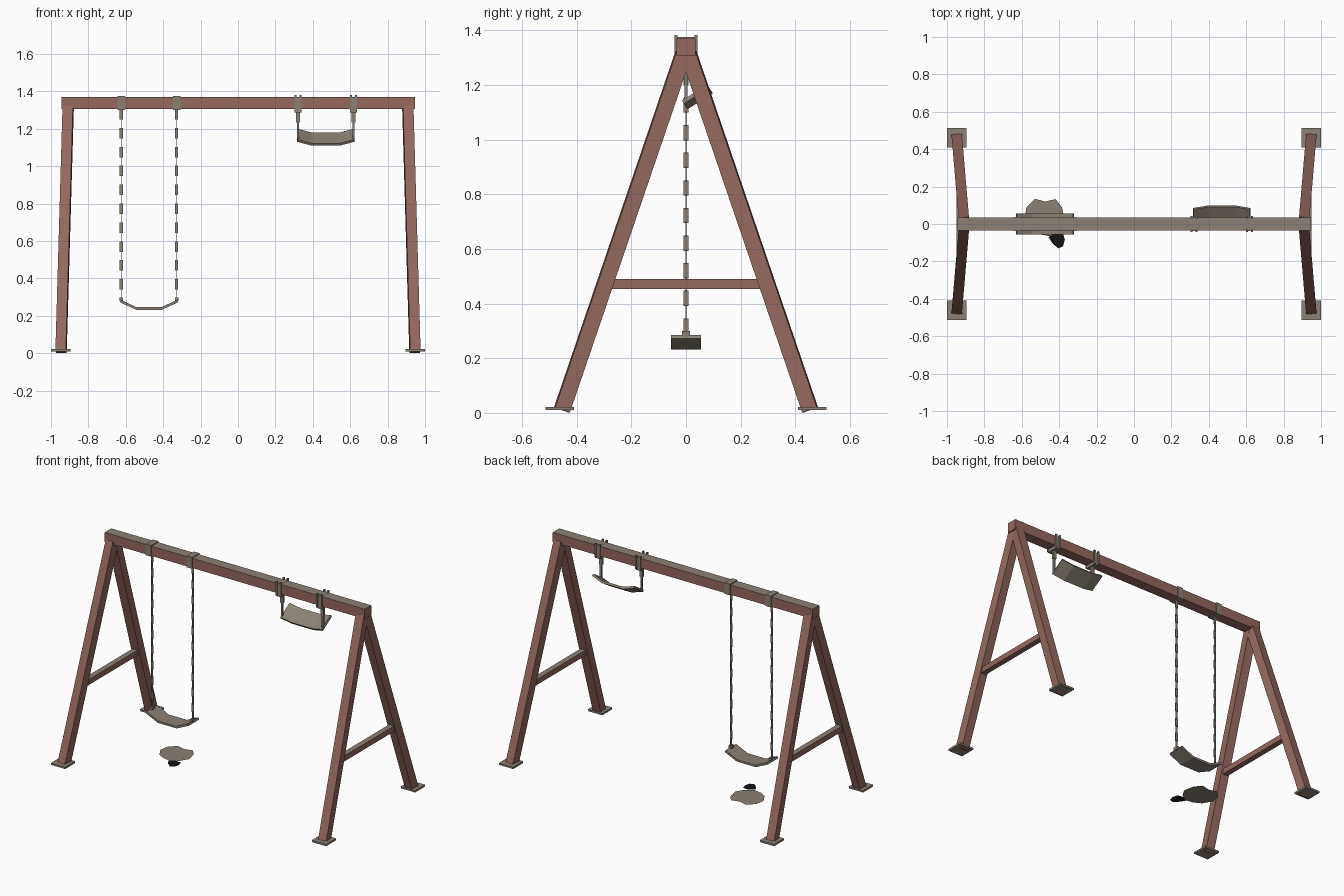
import bpy, bmesh
from math import radians
from mathutils import Matrix, Vector

old = bpy.data.objects.get("Cube")
if old:
    bpy.data.objects.remove(old, do_unlink=True)


def material(name, rgb):
    m = bpy.data.materials.new(name)
    m.use_nodes = True
    m.diffuse_color = (*rgb, 1)
    node = next(n for n in m.node_tree.nodes if n.type == 'BSDF_PRINCIPLED')
    node.inputs["Base Color"].default_value = (*rgb, 1)
    return m


RED = material("red_brown_paint", (0.30, 0.14, 0.115))
GREY = material("warm_grey", (0.26, 0.22, 0.178))
BLACK = material("black", (0.006, 0.006, 0.006))


def finish(name, bm, mats):
    me = bpy.data.meshes.new(name)
    bm.normal_update()
    bm.to_mesh(me)
    bm.free()
    for m in mats:
        me.materials.append(m)
    ob = bpy.data.objects.new(name, me)
    bpy.context.scene.collection.objects.link(ob)
    return ob


def add_box(bm, centre, size):
    bmesh.ops.create_cube(bm, size=1, matrix=Matrix.Translation(centre)
                          @ Matrix.Diagonal((*size, 1)))


def boxes(name, items, mat=GREY):
    bm = bmesh.new()
    for centre, size in items:
        add_box(bm, centre, size)
    return finish(name, bm, [mat])


def timber(name, a, b, width, depth, grey_top=False):
    """Square post from a to b with one cross axis kept level."""
    a, b = Vector(a), Vector(b)
    d = (b - a).normalized()
    u = d.cross(Vector((0, 0, 1))).normalized()
    rot = Matrix((u, d.cross(u), d)).transposed().to_4x4()
    bm = bmesh.new()
    bmesh.ops.create_cube(bm, size=1, matrix=Matrix.Translation((a + b) / 2) @ rot
                          @ Matrix.Diagonal((width, depth, (b - a).length, 1)))
    bmesh.ops.recalc_face_normals(bm, faces=bm.faces)
    if grey_top:
        for f in bm.faces:
            f.material_index = int(f.normal.z > 0.9)
    return finish(name, bm, [RED, GREY])


def seat(name, profile, depth, thickness):
    bm = bmesh.new()
    rows = [(bm.verts.new((x, -depth / 2, z)), bm.verts.new((x, depth / 2, z)))
            for x, z in profile]
    for p, q in zip(rows, rows[1:]):
        bm.faces.new((p[0], q[0], q[1], p[1]))
    ob = finish(name, bm, [GREY])
    mod = ob.modifiers.new("thickness", 'SOLIDIFY')
    mod.thickness = thickness
    mod.offset = -1
    return ob


def flat_patch(name, points, z, mat):
    bm = bmesh.new()
    bm.faces.new([bm.verts.new((x, y, z)) for x, y in points])
    return finish(name, bm, [mat])


# Top beam and the two leg frames
timber("top_beam", (-0.945, 0, 1.337), (0.945, 0, 1.337), 0.068, 0.064, True)
for sx, side in ((1, "left"), (-1, "right")):
    for sy, end in ((1, "back"), (-1, "front")):
        timber(f"{side}_{end}_leg", (sx * 0.946, sy * 0.454, 0.0105),
               (sx * 0.908, sy * 0.009, 1.315), 0.056, 0.057)
        boxes(f"{side}_{end}_foot_plate",
              [((sx * 0.948, sy * 0.462, 0.016), (0.104, 0.104, 0.012))])
    timber(f"{side}_crossbar", (sx * 0.932, -0.29, 0.472),
           (sx * 0.932, 0.29, 0.472), 0.036, 0.036, True)

# Hanging swing: beam straps, chains of crossed flat links, sagging seat
MID = -0.476
for i, x in enumerate((MID - 0.148, MID + 0.148)):
    boxes(f"swing_strap_{i}", [((x, 0, 1.338), (0.04, 0.076, 0.074))])
    links = []
    for k in range(20):
        z = 0.318 + k * 0.0505
        wide = (0.003, 0.017) if k % 2 == 0 else (0.017, 0.003)
        links.append(((x, 0, z), (*wide, 0.056)))
    boxes(f"swing_chain_{i}", links)
    boxes(f"swing_seat_clip_{i}", [((x, 0, 0.289), (0.018, 0.03, 0.02))])
s = seat("hanging_seat", [(-0.15, 0.285), (-0.066, 0.246), (0.066, 0.246), (0.15, 0.285)],
         0.11, 0.014)
s.location.x = MID

# Short swing: clamps with bolts, clevis, rod and tilted seat
MID = 0.469
for i, x in enumerate((MID - 0.148, MID + 0.148)):
    clamp = [((x, 0, 1.328), (0.036, 0.074, 0.084))]
    for sx in (-1, 1):
        for sy in (-1, 1):
            clamp.append(((x + sx * 0.014, sy * 0.036, 1.337), (0.011, 0.011, 0.09)))
    boxes(f"clamp_{i}", clamp)
    boxes(f"clevis_{i}", [((x, 0, 1.262), (0.021, 0.016, 0.058))])
    boxes(f"hanger_rod_{i}", [((x, 0, 1.19), (0.012, 0.012, 0.1))])
s = seat("tilted_seat", [(-0.15, 0.016), (-0.075, -0.008), (0.075, -0.008), (0.15, 0.016)],
         0.11, 0.014)
s.location = (MID, 0.04, 1.158)
s.rotation_euler.x = radians(32)

# Worn patch and dark stain on the ground
flat_patch("ground_patch", [
    (-0.585, 0.03), (-0.55, -0.03), (-0.505, -0.055), (-0.45, -0.065), (-0.40, -0.03),
    (-0.37, 0.02), (-0.385, 0.09), (-0.42, 0.133), (-0.475, 0.12), (-0.53, 0.135),
    (-0.575, 0.09)], 0.012, GREY)
flat_patch("dark_stain", [
    (-0.457, -0.07), (-0.435, -0.105), (-0.405, -0.13), (-0.38, -0.12), (-0.37, -0.085),
    (-0.38, -0.05), (-0.42, -0.045)], 0.013, BLACK)
